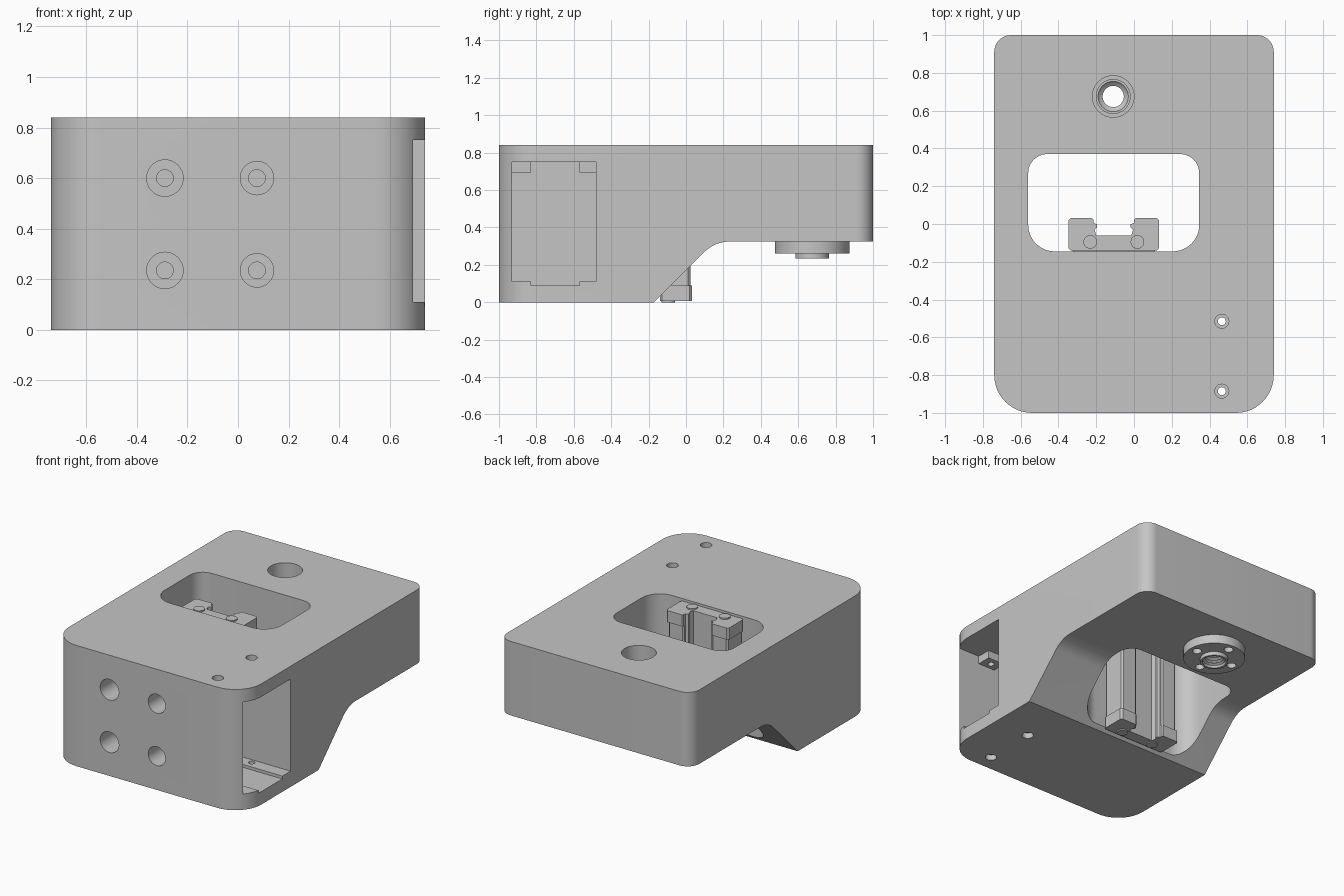
import bpy, bmesh, math
from mathutils import Vector

if "Cube" in bpy.data.objects:
    bpy.data.objects.remove(bpy.data.objects["Cube"], do_unlink=True)

grey = bpy.data.materials.new("plain grey")
grey.use_nodes = True
COLOUR = (0.56, 0.56, 0.56, 1)
grey.diffuse_color = COLOUR
grey.node_tree.nodes["Principled BSDF"].inputs["Base Color"].default_value = COLOUR


def finish(name, bm):
    bmesh.ops.remove_doubles(bm, verts=bm.verts, dist=1e-5)
    bmesh.ops.recalc_face_normals(bm, faces=bm.faces)
    mesh = bpy.data.meshes.new(name)
    bm.to_mesh(mesh)
    bm.free()
    ob = bpy.data.objects.new(name, mesh)
    bpy.context.collection.objects.link(ob)
    mesh.materials.append(grey)
    return ob


def prism(name, pts, axis, lo, hi):
    """Extrude a 2D outline along x, y or z."""
    place = {"x": lambda u, v, w: (w, u, v),
             "y": lambda u, v, w: (u, w, v),
             "z": lambda u, v, w: (u, v, w)}[axis]
    bm = bmesh.new()
    face = bm.faces.new([bm.verts.new(place(u, v, lo)) for u, v in pts])
    ext = bmesh.ops.extrude_face_region(bm, geom=[face])
    step = Vector(place(0, 0, hi - lo))
    for v in ext["geom"]:
        if isinstance(v, bmesh.types.BMVert):
            v.co += step
    return finish(name, bm)


def circle(cx, cy, r, n=32):
    return [(cx + r * math.cos(math.tau * i / n), cy + r * math.sin(math.tau * i / n))
            for i in range(n)]


def rect(x0, x1, y0, y1):
    return [(x0, y0), (x1, y0), (x1, y1), (x0, y1)]


def rounded(x0, x1, y0, y1, front, rear, n=12):
    """Rectangle with separate front and rear corner radii."""
    pts = []
    for k, (cx, cy, r) in enumerate([(x1 - rear, y1 - rear, rear), (x0 + rear, y1 - rear, rear),
                                     (x0 + front, y0 + front, front), (x1 - front, y0 + front, front)]):
        for i in range(n + 1):
            a = math.pi / 2 * (k + i / n)
            pts.append((cx + r * math.cos(a), cy + r * math.sin(a)))
    return pts


def boolean(ob, cutter, op="DIFFERENCE"):
    bpy.context.view_layer.objects.active = ob
    mod = ob.modifiers.new("cut", "BOOLEAN")
    mod.operation, mod.solver, mod.object = op, "EXACT", cutter
    bpy.ops.object.modifier_apply(modifier=mod.name)
    bpy.data.objects.remove(cutter, do_unlink=True)


def smooth(ob):
    bpy.ops.object.select_all(action="DESELECT")
    ob.select_set(True)
    bpy.context.view_layer.objects.active = ob
    bpy.ops.object.shade_smooth_by_angle(angle=math.radians(30))


# Housing: rounded block trimmed to the stepped side profile
body = prism("housing", rounded(-0.74, 0.74, -1, 1, 0.2, 0.09), "z", 0, 0.84)
R = 0.2
start = (0.237 - R * math.sin(math.pi / 4), 0.325 - R * (1 - math.cos(math.pi / 4)))
side = [(-1.1, 0), (start[0] - start[1], 0)]
for i in range(11):
    a = math.pi / 4 * (1 - i / 10)
    side.append((0.237 - R * math.sin(a), 0.325 - R * (1 - math.cos(a))))
side += [(1.1, 0.325), (1.1, 0.9), (-1.1, 0.9)]
boolean(body, prism("trim", side, "x", -1, 1), "INTERSECT")

# Window through the middle
boolean(body, prism("window", rounded(-0.56, 0.345, -0.145, 0.37, 0.14, 0.1), "z", -0.1, 1))

# Side pocket with a shallow floor channel
pocket = [(-0.93, 0.11), (-0.83, 0.11), (-0.83, 0.09), (-0.57, 0.09), (-0.57, 0.11),
          (-0.48, 0.11), (-0.48, 0.75), (-0.93, 0.75)]
boolean(body, prism("pocket", pocket, "x", 0.2, 0.9))

# Lead nut bore
NX, NY = -0.11, 0.675
boolean(body, prism("bore", circle(NX, NY, 0.11, 48), "z", 0.1, 1))

# Counterbored holes in the front
MID = -0.107
for sx, r in ((-1, 0.072), (1, 0.066)):
    for z in (0.235, 0.6):
        x = MID + sx * 0.182
        boolean(body, prism("counterbore", circle(x, z, r), "y", -1.1, -0.4))
        boolean(body, prism("screw_hole", circle(x, z, 0.033), "y", -0.5, -0.1))

# Tabs hanging from the pocket ceiling, each with a vertical screw hole
SX = 0.465
for label, y0, y1, hole_y in (("front", -0.93, -0.83, -0.885), ("rear", -0.57, -0.48, -0.515)):
    tab = prism(label + "_pocket_tab", rect(0.4, 0.53, y0, y1), "z", 0.695, 0.75)
    boolean(tab, prism("tab_hole", circle(SX, hole_y, 0.021, 20), "z", 0.6, 0.9))
    smooth(tab)
    boolean(body, prism("small_hole", circle(SX, hole_y, 0.021, 20), "z", -0.1, 1))
    boolean(body, prism("top_recess", circle(SX, hole_y, 0.037, 24), "z", 0.8, 1))
    boolean(body, prism("bottom_recess", circle(SX, hole_y, 0.037, 24), "z", -0.1, 0.04))
smooth(body)


# Slide carriage: channel section with end caps
def channel(outer, low, high):
    half = [(0.093, -0.06), (0.102, -0.03), (0.088, -0.018), (0.088, -0.002), (0.108, 0.006),
            (0.108, high - 0.008), (0.116, high), (outer - 0.012, high), (outer, high - 0.012),
            (outer, low + 0.012), (outer - 0.012, low)]
    return [(MID + d, y) for d, y in half] + [(MID - d, y) for d, y in reversed(half)]


prism("carriage_block", channel(0.228, -0.145, 0.024), "z", 0.09, 0.745)
for label, lo, hi, s_lo, s_hi in (("lower", 0.008, 0.09, 0.0, 0.02), ("upper", 0.745, 0.826, 0.815, 0.835)):
    prism(label + "_end_cap", channel(0.24, -0.14, 0.032), "z", lo, hi)
    for s, word in ((-1, "right"), (1, "left")):
        screw = prism(f"{label}_{word}_cap_screw", circle(MID + s * 0.125, -0.095, 0.036, 24), "z", s_lo, s_hi)
        smooth(screw)

# Flanged lead nut, turned profile with ridged bore
outline = [(0.076, 0.235), (0.09, 0.235), (0.09, 0.262), (0.2, 0.262), (0.2, 0.326),
           (0.092, 0.326), (0.092, 0.51), (0.08, 0.51)]
ridges = 12
for i in range(ridges * 2 + 1):
    outline.append((0.072 if i % 2 == 0 else 0.056, 0.5 - i * 0.25 / (ridges * 2)))
bm = bmesh.new()
ring = [bm.verts.new((NX + r, NY, z)) for r, z in outline]
edges = [bm.edges.new((ring[i], ring[(i + 1) % len(ring)])) for i in range(len(ring))]
bmesh.ops.spin(bm, geom=ring + edges, cent=(NX, NY, 0), axis=(0, 0, 1),
               angle=math.tau, steps=48, use_merge=True)
nut = finish("flanged_nut", bm)
for i in range(4):
    a = math.pi / 2 * i
    boolean(nut, prism("flange_hole", circle(NX + 0.145 * math.cos(a), NY + 0.145 * math.sin(a), 0.03, 24),
                       "z", 0.2, 0.4))
smooth(nut)
